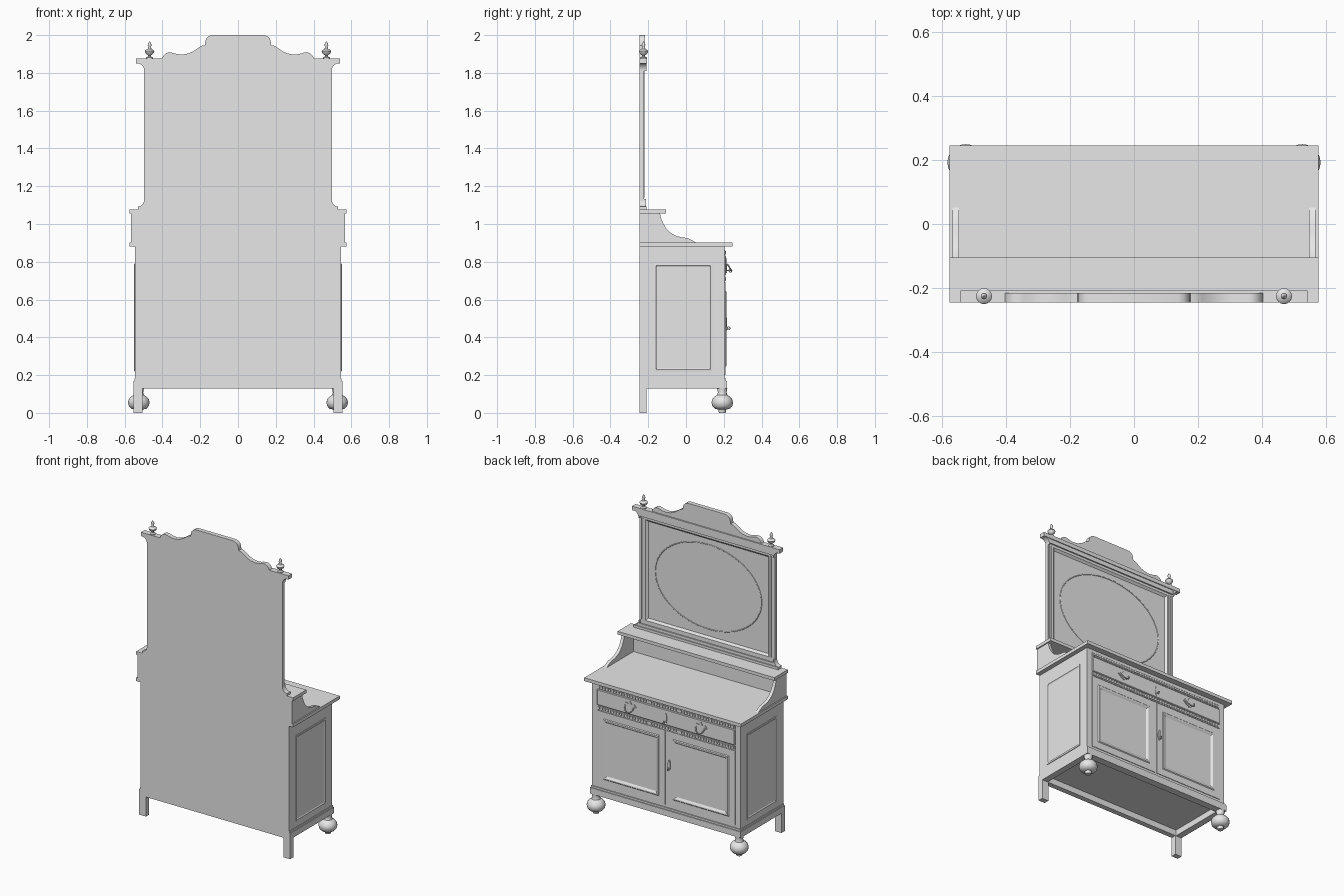
import bpy, bmesh
from math import sin, cos, pi

cube = bpy.data.objects.get("Cube")
if cube:
    bpy.data.objects.remove(cube)

grey = bpy.data.materials.new("plain_grey")
grey.use_nodes = True
grey.diffuse_color = (0.8, 0.8, 0.8, 1)
grey.node_tree.nodes["Principled BSDF"].inputs["Base Color"].default_value = (0.8, 0.8, 0.8, 1)

BACK = -0.245   # plane of the plain rear side
FACE = 0.205    # plane of the door side


def finish(name, bm, smooth=False):
    bmesh.ops.recalc_face_normals(bm, faces=bm.faces)
    mesh = bpy.data.meshes.new(name)
    bm.to_mesh(mesh)
    bm.free()
    mesh.materials.append(grey)
    obj = bpy.data.objects.new(name, mesh)
    bpy.context.collection.objects.link(obj)
    if smooth:
        bpy.ops.object.select_all(action="DESELECT")
        obj.select_set(True)
        bpy.context.view_layer.objects.active = obj
        bpy.ops.object.shade_smooth_by_angle(angle=0.7)
    return obj


def add_box(bm, x, y, z):
    """Box from (low, high) pairs."""
    verts = bmesh.ops.create_cube(bm, size=1)["verts"]
    for v in verts:
        v.co = [sum(r) / 2 + c * (r[1] - r[0]) for c, r in zip(v.co, (x, y, z))]


def box(name, x, y, z):
    bm = bmesh.new()
    add_box(bm, x, y, z)
    return finish(name, bm)


def loft(name, rings, smooth=False):
    """Skin closed rings of equal length and cap both ends."""
    bm = bmesh.new()
    rows = [[bm.verts.new(p) for p in ring] for ring in rings]
    n = len(rows[0])
    for a, b in zip(rows, rows[1:]):
        for i in range(n):
            j = (i + 1) % n
            bm.faces.new((a[i], a[j], b[j], b[i]))
    bm.faces.new(rows[0])
    bm.faces.new(rows[-1])
    return finish(name, bm, smooth)


def board(name, outline, y0, y1):
    """Flat x-z outline with thickness along y."""
    return loft(name, [[(x, y, z) for x, z in outline] for y in (y0, y1)], True)


def panel(name, u, v, steps, place):
    """Moulded rectangle; steps are (inset, height) pairs."""
    rings = []
    for i, h in steps:
        a, b, c, d = u[0] + i, u[1] - i, v[0] + i, v[1] - i
        rings.append([place(p, q, h) for p, q in ((a, c), (b, c), (b, d), (a, d))])
    return loft(name, rings)


def lathe(name, profile, x, y, n=24):
    return loft(name, [[(x + r * cos(2 * pi * k / n), y + r * sin(2 * pi * k / n), z)
                        for k in range(n)] for r, z in profile], True)


def tube(name, points, radius, cyclic=False):
    curve = bpy.data.curves.new(name, "CURVE")
    curve.dimensions = "3D"
    curve.bevel_depth = radius
    curve.bevel_resolution = 2
    curve.use_fill_caps = True
    spline = curve.splines.new("POLY")
    spline.points.add(len(points) - 1)
    for p, co in zip(spline.points, points):
        p.co = (*co, 1)
    spline.use_cyclic_u = cyclic
    curve.materials.append(grey)
    obj = bpy.data.objects.new(name, curve)
    bpy.context.collection.objects.link(obj)


def on_front(u, v, h):
    return (u, FACE + h, v)


# Cabinet body, top and plinth rails with an open underside
box("cabinet_body", (-0.545, 0.545), (BACK, FACE), (0.17, 0.88))
box("counter_top", (-0.575, 0.575), (BACK, 0.245), (0.88, 0.902))
box("plinth_front_rail", (-0.553, 0.553), (0.17, 0.218), (0.13, 0.17))
box("plinth_back_rail", (-0.505, 0.505), (BACK, -0.21), (0.13, 0.17))
box("plinth_moulding", (-0.549, 0.549), (BACK, 0.212), (0.17, 0.182))

for side, s in (("left", 1), ("right", -1)):
    def span(a, b):
        return tuple(sorted((s * a, s * b)))

    # Plinth sides, legs and bun feet
    box(side + "_plinth_rail", span(0.51, 0.553), (-0.21, 0.17), (0.13, 0.17))
    box(side + "_back_leg", span(0.505, 0.553), (BACK, -0.21), (0, 0.17))
    lathe(side + "_bun_foot", [(0.018, 0), (0.021, 0.018), (0.04, 0.022), (0.053, 0.036),
                               (0.057, 0.055), (0.053, 0.072), (0.04, 0.087), (0.027, 0.095),
                               (0.023, 0.108), (0.027, 0.13)], s * 0.525, 0.192)
    # Cabinet side panel
    panel(side + "_side_panel", (-0.17, 0.14), (0.22, 0.79),
          [(0, -0.01), (0, 0.004), (0.01, 0.005), (0.016, 0.001)],
          lambda u, v, h: (s * (0.545 + h), u, v))
    # Door with moulded panel
    panel(side + "_door", span(0.006, 0.505), (0.2, 0.692),
          [(0, -0.01), (0, 0.004), (0.045, 0.004), (0.05, 0.009), (0.058, 0.009), (0.07, 0.001)],
          on_front)
    # Curved shelf bracket
    curve = [(BACK, 0.902), (0.052, 0.902), (0.03, 0.915), (0.01, 0.925), (-0.025, 0.93),
             (-0.055, 0.938), (-0.085, 0.955), (-0.108, 0.98), (-0.124, 1.01),
             (-0.133, 1.035), (-0.137, 1.055), (BACK, 1.055)]
    loft(side + "_shelf_bracket",
         [[(s * x, y, z) for y, z in curve] for x in (0.546, 0.567)], True)
    # Scrolled ears on the mirror board
    arc = [(k * pi / 16) for k in range(9)]
    low = [(s * (0.53 - 0.034 * sin(t)), 1.132 - 0.04 * cos(t)) for t in arc]
    high = [(s * (0.53 - 0.034 * sin(t)), 1.81 + 0.04 * cos(t)) for t in arc]
    board(side + "_lower_ear", low + [(s * 0.49, 1.132), (s * 0.49, 1.092)], BACK, -0.212)
    board(side + "_upper_ear", high + [(s * 0.49, 1.81), (s * 0.49, 1.85)], BACK, -0.21)
    # Fluted stile strips
    for i, x in enumerate((0.462, 0.478)):
        box(f"{side}_stile_flute_{i + 1}", span(x, x + 0.01), (-0.23, -0.219), (1.14, 1.81))
    # Finial
    lathe(side + "_finial", [(0.018, 1.875), (0.018, 1.882), (0.008, 1.887), (0.008, 1.893),
                             (0.021, 1.903), (0.025, 1.915), (0.02, 1.922), (0.01, 1.926),
                             (0.007, 1.938), (0.01, 1.946), (0.008, 1.956), (0.002, 1.965)],
          s * 0.468, -0.225, 16)
    # Drawer pull: shaped plate with a hanging bail
    cx = s * 0.26
    plate = [(-0.045, 0.785), (-0.03, 0.805), (-0.012, 0.8), (0, 0.818), (0.012, 0.8),
             (0.03, 0.805), (0.045, 0.785), (0.025, 0.768), (0, 0.752), (-0.025, 0.768)]
    board(side + "_pull_plate", [(cx + x, z) for x, z in plate], FACE, FACE + 0.013)
    tube(side + "_pull_bail",
         [(cx - 0.032 * cos(t), FACE + 0.014 + 0.022 * sin(t), 0.788 - 0.036 * sin(t))
          for t in [k * pi / 12 for k in range(13)]], 0.004)

# Drawer front with bands of small dentils above and below
panel("drawer_front", (-0.505, 0.505), (0.728, 0.832),
      [(0, -0.01), (0, 0.004), (0.004, 0.007)], on_front)
for name, z in (("upper", 0.848), ("lower", 0.71)):
    bm = bmesh.new()
    add_box(bm, (-0.505, 0.505), (FACE, FACE + 0.003), (z - 0.013, z + 0.013))
    for k in range(50):
        x = -0.49 + k * 0.02
        add_box(bm, (x - 0.006, x + 0.006), (FACE, FACE + 0.008), (z - 0.008, z + 0.008))
    finish(name + "_dentil_band", bm)

# Locks and keys
for name, x, z in (("drawer", 0, 0.775), ("door", -0.025, 0.47)):
    board(name + "_lock_plate", [(x + 0.009 * cos(t), z + 0.035 * sin(t))
                                 for t in [k * pi / 6 for k in range(12)]], FACE, FACE + 0.011)
    tip = 0.03 if name == "drawer" else 0.02
    tube(name + "_key_shaft", [(x, FACE, z - 0.02), (x, FACE + tip, z - 0.022)], 0.003)
    tube(name + "_key_bow", [(x, FACE + tip + 0.008 * cos(t), z - 0.022 + 0.008 * sin(t))
                             for t in [k * pi / 6 for k in range(12)]], 0.002, True)

# Raised shelf with its back board
box("shelf_back", (-0.546, 0.546), (BACK, -0.23), (0.902, 1.055))
box("shelf", (-0.575, 0.575), (BACK, -0.105), (1.055, 1.076))

# Mirror board, frame and oval
box("mirror_base", (-0.53, 0.53), (BACK, -0.208), (1.076, 1.092))
box("mirror_lower_rail", (-0.49, 0.49), (BACK, -0.214), (1.092, 1.11))
panel("mirror_frame", (-0.497, 0.497), (1.092, 1.85),
      [(0, 0), (0, 0.023), (0.045, 0.023), (0.05, 0.018), (0.058, 0.01)],
      lambda u, v, h: (u, BACK + h, v))
tube("mirror_oval", [(0.39 * cos(t), BACK + 0.01, 1.475 + 0.28 * sin(t))
                     for t in [k * pi / 36 for k in range(72)]], 0.003, True)

# Cornice and scrolled crest
box("cornice_moulding", (-0.49, 0.49), (BACK, -0.213), (1.822, 1.852))
box("cornice", (-0.541, 0.541), (BACK, -0.207), (1.85, 1.876))
half = [(0.402, 1.876), (0.395, 1.89), (0.383, 1.903), (0.365, 1.91), (0.345, 1.906),
        (0.32, 1.899), (0.295, 1.897), (0.265, 1.902), (0.235, 1.915), (0.212, 1.931),
        (0.195, 1.943), (0.176, 1.946), (0.174, 1.965), (0.168, 1.982), (0.156, 1.994),
        (0.138, 2.0)]
board("crest", half + [(-x, z) for x, z in reversed(half)], BACK, -0.216)
